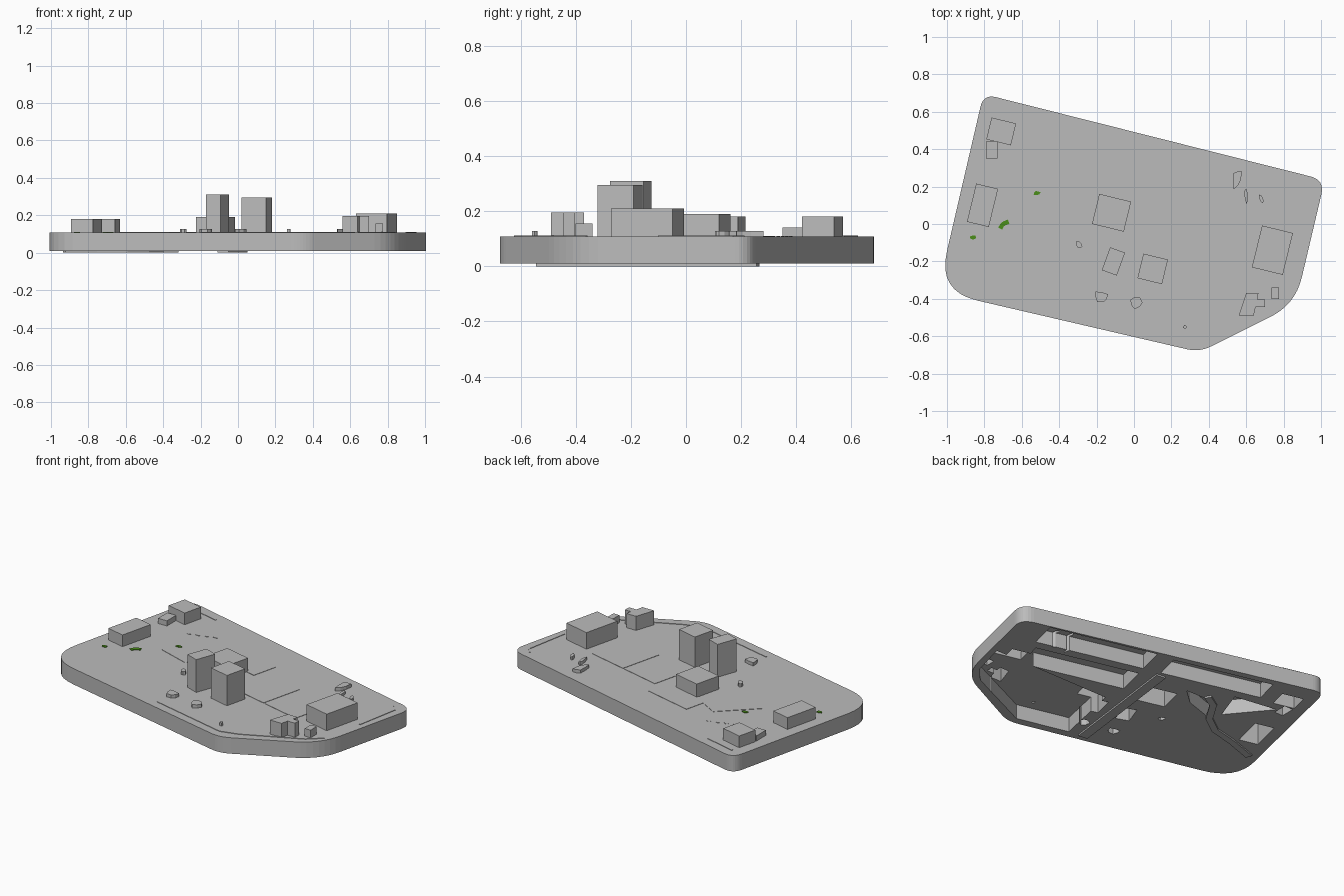
import bpy, bmesh, math
from mathutils import Vector

if "Cube" in bpy.data.objects:
    bpy.data.objects.remove(bpy.data.objects["Cube"])

TOP = 0.108
TILT = math.radians(-13.7)


def material(name, rgb):
    m = bpy.data.materials.new(name)
    m.use_nodes = True
    m.diffuse_color = (*rgb, 1)
    m.node_tree.nodes["Principled BSDF"].inputs["Base Color"].default_value = (*rgb, 1)
    return m


GREY = material("concrete grey", (0.5, 0.5, 0.5))
GREEN = material("grass green", (0.07, 0.27, 0.01))


def prism(name, pts, z0, z1, mat=GREY, bottom=True):
    """Extrude a flat outline between two heights."""
    bm = bmesh.new()
    low = [bm.verts.new((x, y, z0)) for x, y in pts]
    high = [bm.verts.new((x, y, z1)) for x, y in pts]
    n = len(pts)
    for i in range(n):
        j = (i + 1) % n
        bm.faces.new((low[i], low[j], high[j], high[i]))
    bm.faces.new(high)
    if bottom:
        bm.faces.new(low[::-1])
    bmesh.ops.recalc_face_normals(bm, faces=bm.faces)
    mesh = bpy.data.meshes.new(name)
    bm.to_mesh(mesh)
    bm.free()
    mesh.materials.append(mat)
    ob = bpy.data.objects.new(name, mesh)
    bpy.context.collection.objects.link(ob)
    return ob


def rounded(corners, steps=8):
    """Replace each corner (x, y, cut) with a smooth arc."""
    out = []
    n = len(corners)
    for i, (x, y, cut) in enumerate(corners):
        p = Vector((x, y))
        a = p + (Vector(corners[i - 1][:2]) - p).normalized() * cut
        b = p + (Vector(corners[(i + 1) % n][:2]) - p).normalized() * cut
        for k in range(steps + 1):
            t = k / steps
            q = a * (1 - t) ** 2 + p * 2 * t * (1 - t) + b * t * t
            out.append((q.x, q.y))
    return out


def turn(x, y, angle=TILT):
    c, s = math.cos(angle), math.sin(angle)
    return (x * c - y * s, x * s + y * c)


def rect(cx, cy, w, d, angle=TILT):
    corners = ((-w / 2, -d / 2), (w / 2, -d / 2), (w / 2, d / 2), (-w / 2, d / 2))
    return [(cx + px, cy + py) for px, py in (turn(*c, angle) for c in corners)]


def street(s0, s1, t0, t1):
    """Rectangle given in the tilted street directions."""
    return [turn(*p) for p in ((s0, t0), (s1, t0), (s1, t1), (s0, t1))]


def blob(cx, cy, w, d, angle=0, sides=7):
    pts = []
    for i in range(sides):
        a = 2 * math.pi * i / sides
        r = 0.5 * (1 + 0.18 * math.sin(3 * i + 10 * cx))
        px, py = turn(w * r * math.cos(a), d * r * math.sin(a), angle)
        pts.append((cx + px, cy + py))
    return pts


def ribbon(path, width):
    left, right = [], []
    for i, p in enumerate(path):
        a, b = Vector(path[max(i - 1, 0)]), Vector(path[min(i + 1, len(path) - 1)])
        d = (b - a).normalized() * width / 2
        left.append((p[0] - d.y, p[1] + d.x))
        right.append((p[0] + d.y, p[1] - d.x))
    return left + right[::-1]


def carve(ob, cuts):
    """Cut prisms out of an object and remove the cutters."""
    cutters = []
    for pts, z in cuts:
        c = prism("cutter", pts, -0.1, z)
        c.hide_render = True
        m = ob.modifiers.new("cut", "BOOLEAN")
        m.operation, m.solver, m.object = "DIFFERENCE", "EXACT", c
        cutters.append(c)
    graph = bpy.context.evaluated_depsgraph_get()
    mesh = bpy.data.meshes.new_from_object(ob.evaluated_get(graph))
    ob.modifiers.clear()
    ob.data = mesh
    for c in cutters:
        bpy.data.objects.remove(c)


# Ground slab
slab = prism("ground_slab", rounded([
    (-0.805, 0.695, 0.07), (-1.05, -0.36, 0.22), (0.35, -0.685, 0.07),
    (0.863, -0.43, 0.15), (1.02, 0.235, 0.08)]), 0.01, TOP)

# Buildings: outline and roof height
buildings = {
    "middle_block": (rect(-0.12, 0.06, 0.175, 0.165), 0.19),
    "slim_tower": (rect(-0.11, -0.2, 0.085, 0.13, math.radians(-20)), 0.31),
    "wide_tower": (rect(0.10, -0.24, 0.135, 0.135), 0.295),
    "large_hall": (rect(0.74, -0.14, 0.17, 0.23), 0.21),
    "side_hall": (rect(-0.81, 0.1, 0.12, 0.21), 0.18),
    "corner_house": (rect(-0.71, 0.495, 0.135, 0.12), 0.18),
    "corner_shed": (rect(-0.76, 0.395, 0.06, 0.09, 0), 0.14),
    "small_shed": (rect(0.755, -0.37, 0.04, 0.06, 0), 0.155),
    "stepped_house": ([(0.56, -0.49), (0.64, -0.49), (0.65, -0.445), (0.7, -0.445),
                       (0.7, -0.405), (0.66, -0.405), (0.665, -0.37), (0.6, -0.37)], 0.195),
}

# Low rocks
rocks = [(0.55, 0.24, 0.05, 0.1, -0.2), (0.6, 0.15, 0.02, 0.08, 0.1), (0.68, 0.135, 0.02, 0.05, 0.4),
         (-0.295, -0.11, 0.03, 0.045, 0.6), (-0.175, -0.39, 0.075, 0.06, -0.4),
         (0.012, -0.42, 0.065, 0.065, 0), (0.272, -0.55, 0.018, 0.02, 0)]
for i, r in enumerate(rocks):
    buildings[f"rock_{i + 1}"] = (blob(*r), 0.128)

# Recesses under the slab, and open undersides of the buildings
recesses = [
    street(0.08, 0.75, 0.28, 0.46), street(0.08, 0.72, 0.03, 0.22),
    street(-0.65, -0.03, 0.28, 0.44),
    [(-0.2, 0.22), (-0.3, 0.13), (-0.48, 0.07), (-0.37, 0.22)],
    [(-0.52, 0.14), (-0.72, 0.38), (-0.45, 0.34)],
    [(0.01, -0.555), (0.33, -0.63), (0.76, -0.43), (0.84, -0.34), (0.9, -0.12), (0.1, -0.13)],
]
cuts = [(pts, 0.1) for pts in recesses]
for name, (pts, height) in buildings.items():
    prism(name, pts, 0.1, height, bottom=False)
    centre = sum((Vector(p) for p in pts), Vector((0, 0))) / len(pts)
    cuts.append(([tuple(centre + (Vector(p) - centre) * 0.97) for p in pts], 0.2))
carve(slab, cuts)

# Streets slightly below the slab
prism("cross_street", ribbon([(-0.08, -0.54), (0.02, 0.26)], 0.06), 0, 0.012)
prism("curved_street", ribbon([(-0.33, 0.25), (-0.41, 0.2), (-0.49, 0.07), (-0.6, -0.01),
                               (-0.76, -0.05), (-0.93, -0.11)], 0.04), 0, 0.012)

# Thin paving plates on top
paving = [street(0.07, 0.33, -0.1, 0.17), street(0.34, 0.6, -0.1, 0.17),
          street(-0.3, 0.02, 0.1, 0.26),
          [(-0.2, 0.17), (-0.37, 0.01), (-0.57, 0.075), (-0.37, 0.265)]]
paving += [blob(-0.42 - 0.05 * i, 0.38 - 0.015 * i, 0.025, 0.012) for i in range(4)]
for i, pts in enumerate(paving):
    prism(f"paving_{i + 1}", pts, TOP - 0.004, TOP + 0.002)

# Kerbs along the edges
kerbs = [[(-0.2, -0.5), (0.31, -0.62), (0.42, -0.59), (0.76, -0.43), (0.84, -0.36)],
         [(0.9, -0.1), (0.95, 0.17), (0.92, 0.21)],
         [(-0.75, 0.62), (-0.55, 0.57)]]
for i, path in enumerate(kerbs):
    prism(f"kerb_{i + 1}", ribbon(path, 0.008), TOP - 0.004, TOP + 0.003)

# Grass patches
grass = [blob(-0.86, -0.072, 0.036, 0.022), blob(-0.52, 0.165, 0.036, 0.022, 0.2),
         ribbon([(-0.715, -0.025), (-0.705, -0.005), (-0.69, 0.005), (-0.67, 0.012)], 0.024)]
for i, pts in enumerate(grass):
    prism(f"grass_{i + 1}", pts, TOP - 0.002, TOP + 0.004, GREEN)
